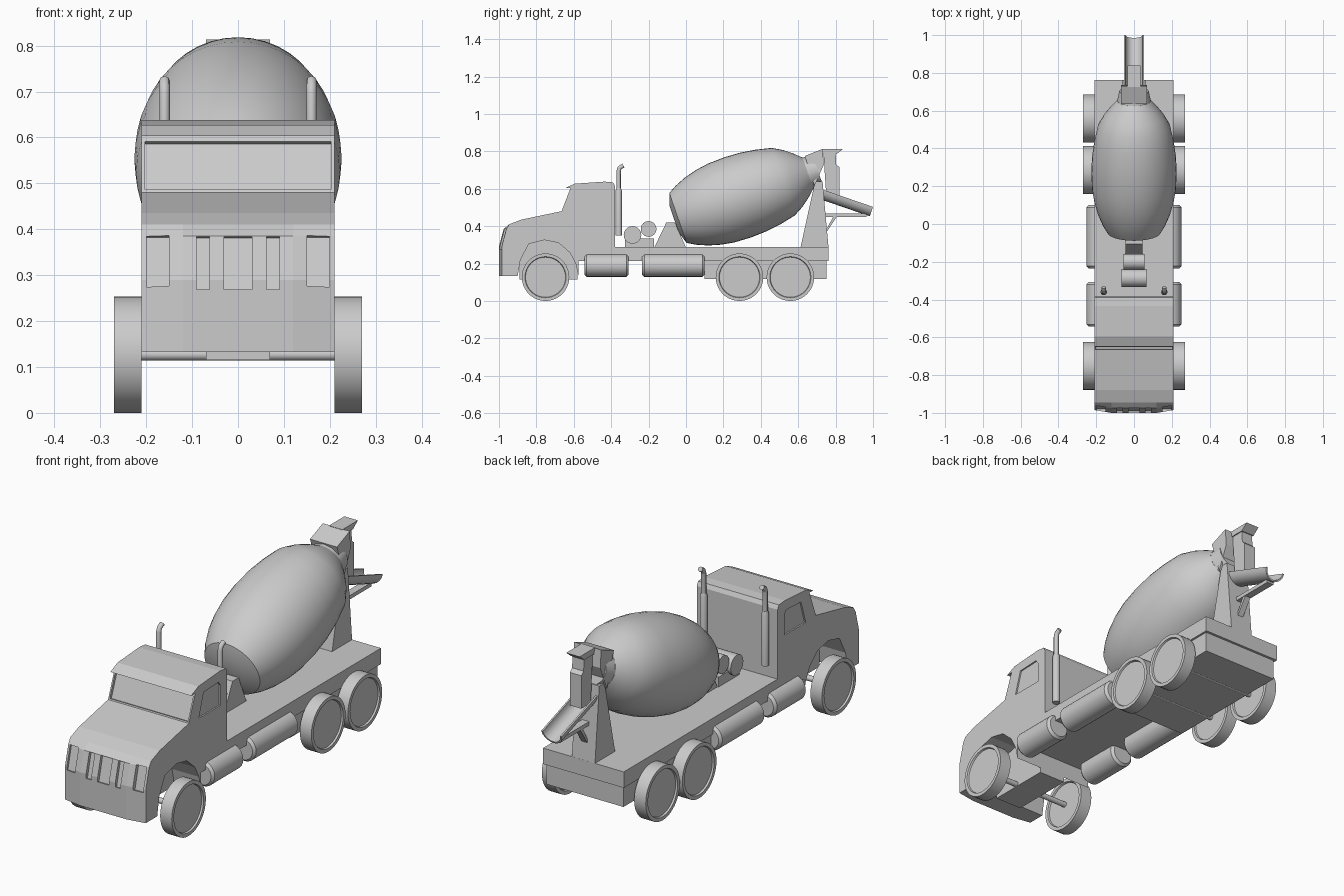
import bpy, bmesh
from math import pi, sin, cos, radians, atan2
from mathutils import Matrix, Vector

if "Cube" in bpy.data.objects:
    bpy.data.objects.remove(bpy.data.objects["Cube"])


def finish(name, bm, smooth=True):
    bmesh.ops.recalc_face_normals(bm, faces=bm.faces)
    me = bpy.data.meshes.new(name)
    bm.to_mesh(me)
    bm.free()
    ob = bpy.data.objects.new(name, me)
    bpy.context.collection.objects.link(ob)
    if smooth:
        bpy.ops.object.select_all(action='DESELECT')
        ob.select_set(True)
        bpy.context.view_layer.objects.active = ob
        bpy.ops.object.shade_smooth_by_angle(angle=radians(32))
    return ob


def box(name, x0, x1, y0, y1, z0, z1, tilt=0):
    bm = bmesh.new()
    c = Vector(((x0 + x1) / 2, (y0 + y1) / 2, (z0 + z1) / 2))
    bmesh.ops.create_cube(bm, size=1, matrix=Matrix.Translation(c) @ Matrix.Rotation(radians(tilt), 4, 'X')
                          @ Matrix.Diagonal((x1 - x0, y1 - y0, z1 - z0, 1)))
    return finish(name, bm, False)


def prism_bm(pts, x0, x1):
    """Extrude a (y, z) outline between x0 and x1."""
    bm = bmesh.new()
    f = bm.faces.new([bm.verts.new((x0, y, z)) for y, z in pts])
    r = bmesh.ops.extrude_face_region(bm, geom=[f])
    for v in r['geom']:
        if isinstance(v, bmesh.types.BMVert):
            v.co.x = x1
    return bm


def prism(name, pts, x0, x1):
    return finish(name, prism_bm(pts, x0, x1), False)


def lathe(name, prof, origin, axis, n=32):
    """Revolve (distance, radius) points about an axis."""
    bm = bmesh.new()
    m = Matrix.Translation(origin) @ Vector(axis).to_track_quat('Z', 'Y').to_matrix().to_4x4()
    rings = [[bm.verts.new(m @ Vector((r * cos(2 * pi * i / n), r * sin(2 * pi * i / n), t)))
              for i in range(n)] for t, r in prof]
    for a, b in zip(rings, rings[1:]):
        for i in range(n):
            bm.faces.new((a[i], a[(i + 1) % n], b[(i + 1) % n], b[i]))
    bm.faces.new(rings[0])
    bm.faces.new(rings[-1])
    return finish(name, bm)


def tube(name, pts, r, n=12):
    cu = bpy.data.curves.new(name, 'CURVE')
    cu.dimensions = '3D'
    cu.bevel_depth, cu.bevel_resolution, cu.use_fill_caps = r, 2, True
    sp = cu.splines.new('POLY')
    sp.points.add(len(pts) - 1)
    for p, co in zip(sp.points, pts):
        p.co = (*co, 1)
    ob = bpy.data.objects.new(name, cu)
    bpy.context.collection.objects.link(ob)


def cut(target, cutter):
    cutter.hide_render = True
    cutter.hide_set(True)
    mod = target.modifiers.new('cut', 'BOOLEAN')
    mod.operation, mod.object, mod.solver = 'DIFFERENCE', cutter, 'EXACT'


# Cab with hood, visor and wheel arches
cab_outline = [(-1, .133), (-1, .29), (-.975, .385), (-.945, .41), (-.88, .435), (-.665, .48), (-.617, .605),
               (-.648, .603), (-.595, .627), (-.435, .638), (-.39, .634), (-.38, .615), (-.38, .215),
               (-.575, .215), (-.575, .135), (-.59, .2), (-.62, .257), (-.68, .31), (-.757, .326),
               (-.84, .305), (-.885, .22), (-.90, .133)]
bm = prism_bm(cab_outline, -.21, .21)
for x in (-.12, .12):
    bmesh.ops.bisect_plane(bm, geom=bm.verts[:] + bm.edges[:] + bm.faces[:],
                           plane_co=(x, 0, 0), plane_no=(1, 0, 0))
for v in bm.verts:
    if abs(v.co.x) > .2 and v.co.y < -.97:
        v.co.y += .015
cab = finish('cab', bm, False)

# Recesses: windscreen, grille slots, lamps, side windows
cut(cab, box('windscreen_cutter', -.203, .203, -.669, -.629, .485, .597, -21))
cut(cab, box('grille_cutter', -.03, .03, -1.018, -.975, .27, .388, -14))
window = [(-.59, .475), (-.555, .585), (-.445, .59), (-.43, .57), (-.43, .475)]
for s, side in ((1, 'right'), (-1, 'left')):
    a, b = sorted((s * .062, s * .09))
    cut(cab, box(side + '_slot_cutter', a, b, -1.018, -.975, .27, .388, -14))
    a, b = sorted((s * .15, s * .199))
    cut(cab, box(side + '_lamp_cutter', a, b, -1.0, -.965, .275, .388, -14))
    a, b = sorted((s * .203, s * .25))
    cut(cab, prism(side + '_window_cutter', window, a, b))

# Chassis
box('bed', -.21, .21, -.385, .762, .214, .289)
box('rear_frame', -.2, .2, .1, .75, .117, .216)
box('front_subframe', -.07, .07, -.89, -.58, .115, .33)

# Wheels, axles, side tanks and exhaust stacks
for i, y in enumerate((-.751, .286, .558)):
    lathe(f'axle_{i}', [(-.22, .013), (.22, .013)], (0, y, .127), (1, 0, 0), 12)
for s, side in ((1, 'right'), (-1, 'left')):
    for i, y in enumerate((-.751, .286, .558)):
        lathe(f'{side}_wheel_{i}', [(.008, .1), (.008, .107), (0, .11), (0, .127), (.06, .127), (.06, .11),
                                    (.052, .107), (.052, .1)], (s * .21, y, .127), (s, 0, 0), 40)
    for i, (y0, y1) in enumerate(((-.543, -.307), (-.235, .1))):
        lathe(f'{side}_tank_{i}', [(0, .05), (.012, .061), (y1 - y0 - .012, .061), (y1 - y0, .05)],
              (s * .19, y0, .19), (0, 1, 0), 24)
    lathe(side + '_muffler', [(0, .017), (.24, .017), (.255, .012)], (s * .16, -.36, .35), (0, 0, 1), 16)
    tube(side + '_exhaust', [(s * .16, -.36, .58), (s * .16, -.36, .695), (s * .16, -.355, .712),
                             (s * .16, -.335, .724)], .0115)

# Pump drums and front drum bracket
lathe('pump_front', [(-.065, .047), (.065, .047)], (0, -.286, .353), (1, 0, 0), 24)
lathe('pump_rear', [(-.055, .042), (.055, .042)], (0, -.2, .385), (1, 0, 0), 24)
box('pump_base', -.05, .05, -.325, -.17, .28, .335)
prism('drum_bracket', [(-.17, .285), (-.105, .42), (-.06, .42), (0, .285)], -.045, .045)

# Mixing drum on a tilted axis
tilt = radians(19)
lathe('mixing_drum', [(-.022, .075), (0, .141), (.045, .167), (.105, .192), (.17, .21), (.243, .222), (.335, .226),
                      (.424, .222), (.51, .21), (.595, .191), (.65, .16), (.695, .125), (.735, .088)],
      (0, -.043, .444), (0, cos(tilt), sin(tilt)), 40)
lathe('drum_neck', [(.72, .092), (.79, .078)], (0, -.043, .444), (0, cos(tilt), sin(tilt)), 12)

# Rear pedestal, feed hopper and column
prism('pedestal', [(.612, .285), (.69, .64), (.73, .64), (.762, .285)], -.06, .06)
prism('hopper_hood', [(.635, .775), (.73, .813), (.737, .73), (.687, .615)], -.07, .07)
prism('feed_hopper', [(.725, .813), (.84, .813), (.805, .785), (.735, .785)], -.035, .035)
prism('feed_column', [(.735, .79), (.8, .79), (.803, .73), (.82, .715), (.82, .56), (.75, .56)], -.03, .03)

# Discharge chute: half pipe sloping down to the rear
bm = bmesh.new()
down = Vector((0, .946, -.325))
normal = Vector((0, .325, .946))
start = Vector((0, .735, .594))
rows = []
for d in (0, .28):
    rows.append([bm.verts.new(start + down * d + Vector((r * cos(a), 0, 0)) + normal * (r * sin(a)))
                 for r, k in [(.053, range(11)), (.045, range(10, -1, -1))]
                 for a in (pi + pi * j / 10 for j in k)])
n = len(rows[0])
for i in range(n):
    bm.faces.new((rows[0][i], rows[0][(i + 1) % n], rows[1][(i + 1) % n], rows[1][i]))
for r in rows:
    for i in range(10):
        bm.faces.new((r[i], r[i + 1], r[n - 2 - i], r[n - 1 - i]))
finish('discharge_chute', bm)

# Chute support arm and brace
box('chute_arm', -.018, .018, .73, .965, .45, .468)
prism('chute_brace', [(.735, .355), (.75, .365), (.81, .455), (.79, .455)], -.015, .015)
